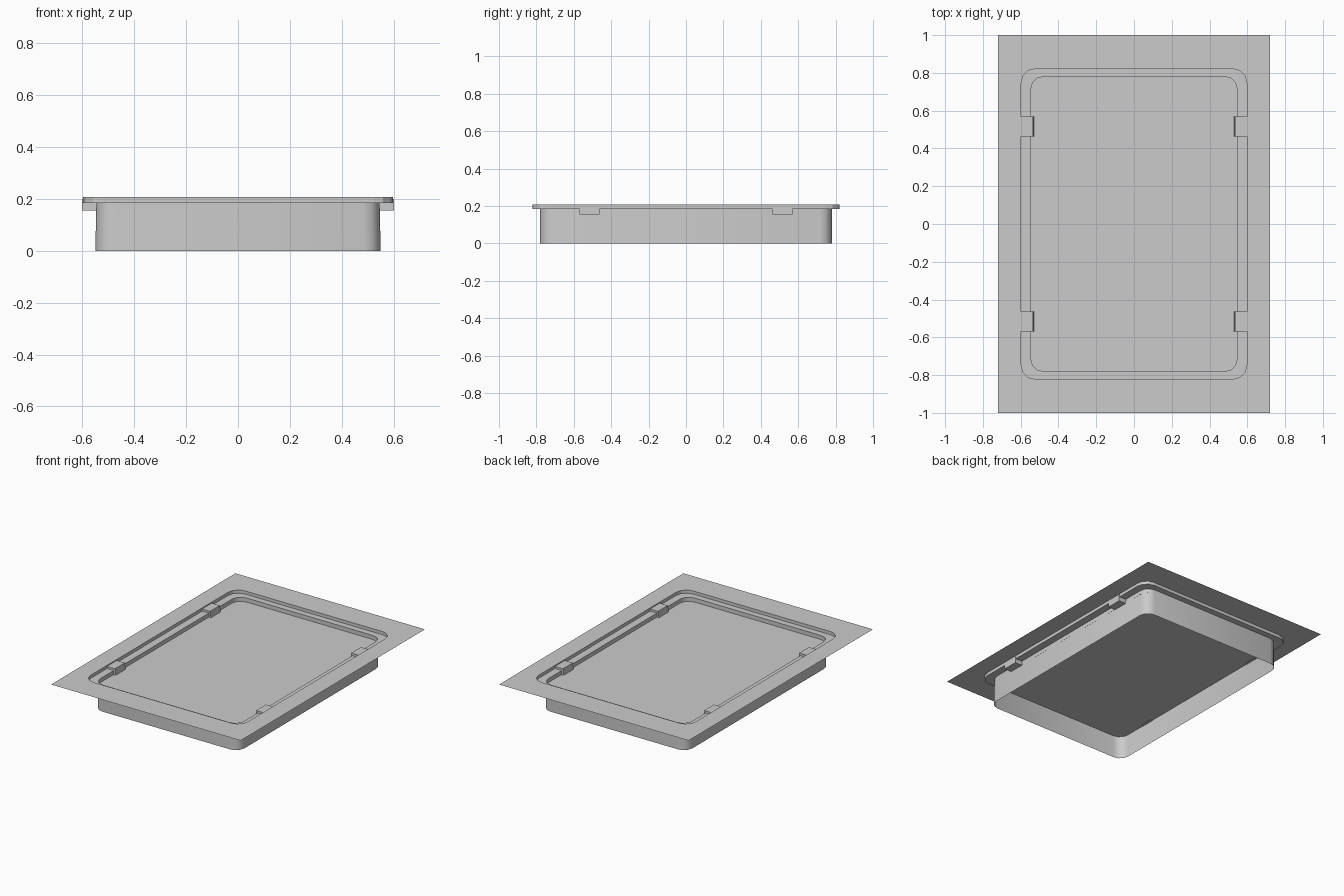
import bpy, bmesh, math

if "Cube" in bpy.data.objects:
    bpy.data.objects.remove(bpy.data.objects["Cube"])

SEG = 3            # segments per corner
Z_TOP, Z_LEDGE, Z_PANEL = 0.207, 0.185, 0.157


def ring(hx, hy, r, z):
    """Rounded rectangle, counter-clockwise."""
    pts = []
    for k, (sx, sy) in enumerate([(1, 1), (-1, 1), (-1, -1), (1, -1)]):
        for i in range(SEG + 1):
            a = math.pi / 2 * (k + i / SEG)
            pts.append((sx * (hx - r) + r * math.cos(a),
                        sy * (hy - r) + r * math.sin(a), z))
    return pts


def make(name, bm):
    bmesh.ops.remove_doubles(bm, verts=bm.verts, dist=1e-5)
    me = bpy.data.meshes.new(name)
    bm.to_mesh(me)
    bm.free()
    ob = bpy.data.objects.new(name, me)
    bpy.context.collection.objects.link(ob)
    return ob


def loft(name, rings, cap=False, smooth=False):
    bm = bmesh.new()
    loops = [[bm.verts.new(p) for p in r] for r in rings]
    n = len(loops[0])
    for a, b in zip(loops, loops[1:]):
        for i in range(n):
            j = (i + 1) % n
            f = bm.faces.new((a[i], b[i], b[j], a[j]))
            f.smooth = smooth
    if cap:
        bm.faces.new(loops[-1])
    return make(name, bm)


# Flat surround sheet with a rounded opening
opening = ring(0.597, 0.822, 0.075, Z_TOP)
bm = bmesh.new()
corners = [bm.verts.new((x, y, Z_TOP)) for x, y in
           [(0.72, 1), (-0.72, 1), (-0.72, -1), (0.72, -1)]]
inner = [bm.verts.new(p) for p in opening]
for i in range(len(inner)):
    j = (i + 1) % len(inner)
    a, b = corners[i // (SEG + 1)], corners[j // (SEG + 1)]
    bm.faces.new((inner[i], a, inner[j]) if a is b else (inner[i], a, b, inner[j]))
bmesh.ops.reverse_faces(bm, faces=[f for f in bm.faces if f.normal.z < 0])
bm.normal_update()
bmesh.ops.reverse_faces(bm, faces=[f for f in bm.faces if f.normal.z < 0])
make("surround_sheet", bm)

# Recessed lip and ledge
loft("lip_and_ledge", [opening, ring(0.597, 0.822, 0.075, Z_LEDGE),
                       ring(0.546, 0.78, 0.065, Z_LEDGE)])

# Sunken panel
bm = bmesh.new()
bm.faces.new([bm.verts.new(p) for p in ring(0.547, 0.78, 0.065, Z_PANEL)])
make("sunken_panel", bm)

# Open-bottomed skirt wall, very slightly flared
loft("skirt_wall", [ring(0.546, 0.78, 0.065, Z_LEDGE),
                    ring(0.55, 0.78, 0.065, 0)], smooth=True)
bpy.context.view_layer.objects.active = bpy.data.objects["skirt_wall"]
bpy.data.objects["skirt_wall"].select_set(True)
bpy.ops.object.shade_smooth_by_angle(angle=math.radians(40))

# Four clips: one wedge profile extruded along y, mirrored
bm = bmesh.new()
profile = [(0.53, 0.155), (0.601, 0.155), (0.601, 0.2), (0.536, 0.2)]
face = bm.faces.new([bm.verts.new((x, 0.463, z)) for x, z in profile])
ext = bmesh.ops.extrude_face_region(bm, geom=[face])["geom"]
bmesh.ops.translate(bm, vec=(0, 0.106, 0),
                    verts=[v for v in ext if isinstance(v, bmesh.types.BMVert)])
bmesh.ops.recalc_face_normals(bm, faces=bm.faces)
clips = make("clips", bm)
mirror = clips.modifiers.new("mirror", "MIRROR")
mirror.use_axis = (True, True, False)
